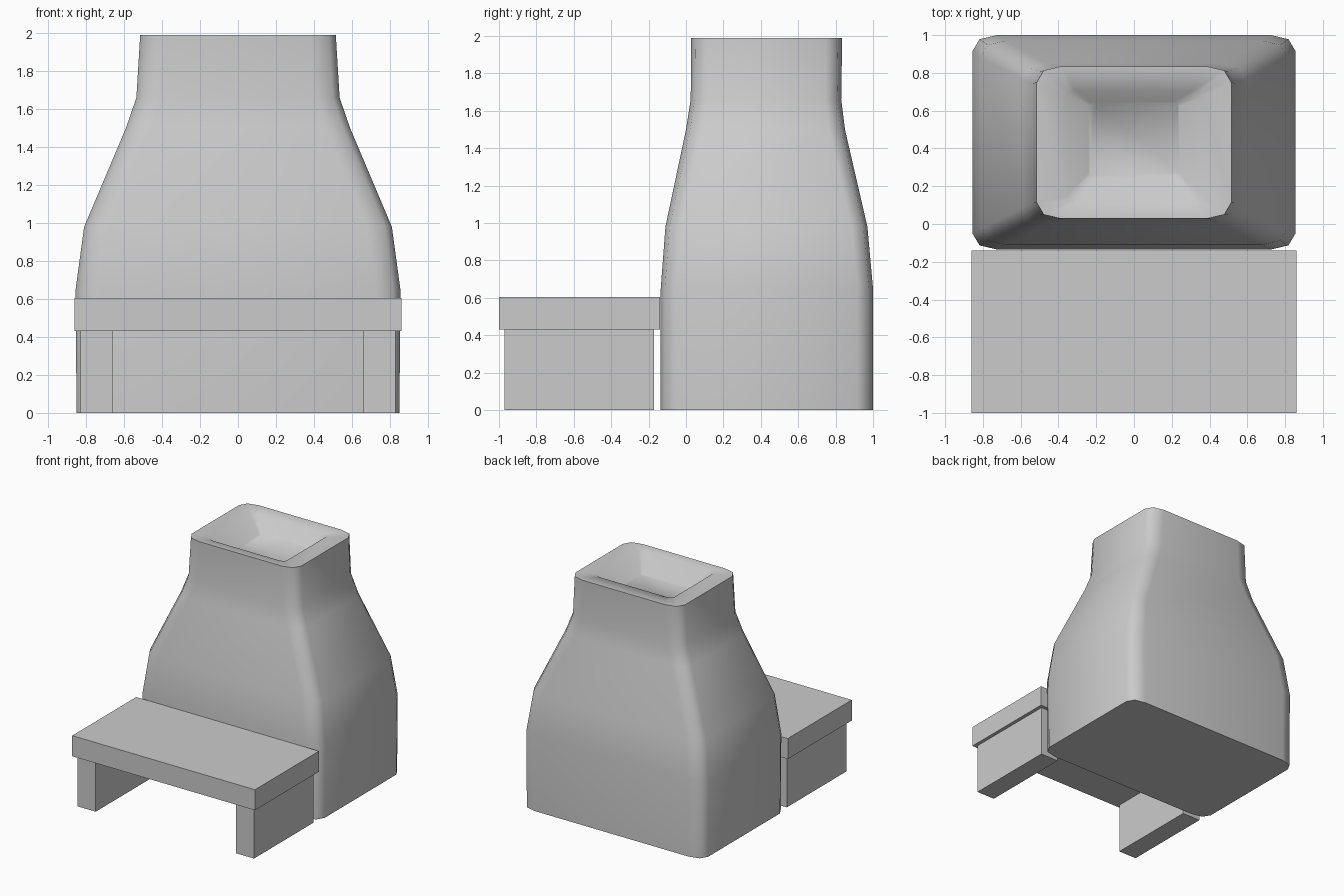
import bpy, bmesh, math

if "Cube" in bpy.data.objects:
    bpy.data.objects.remove(bpy.data.objects["Cube"], do_unlink=True)

# One plain grey for everything
grey = bpy.data.materials.new("plain grey")
grey.use_nodes = True
colour = (0.6, 0.6, 0.6, 1)
grey.diffuse_color = colour
grey.node_tree.nodes["Principled BSDF"].inputs["Base Color"].default_value = colour


def add_object(name, bm):
    mesh = bpy.data.meshes.new(name)
    bmesh.ops.recalc_face_normals(bm, faces=bm.faces)
    bm.to_mesh(mesh)
    bm.free()
    mesh.materials.append(grey)
    obj = bpy.data.objects.new(name, mesh)
    bpy.context.collection.objects.link(obj)
    return obj


def box(name, x0, x1, y0, y1, z0, z1):
    bm = bmesh.new()
    bmesh.ops.create_cube(bm, size=1)
    for v in bm.verts:
        v.co.x = (x0 + x1) / 2 + v.co.x * (x1 - x0)
        v.co.y = (y0 + y1) / 2 + v.co.y * (y1 - y0)
        v.co.z = (z0 + z1) / 2 + v.co.z * (z1 - z0)
    return add_object(name, bm)


def ring(bm, z, half, y0, y1, size):
    """Rectangle whose corners are each rounded with two facets."""
    mid, depth = (y0 + y1) / 2, (y1 - y0) / 2
    cut = [(0, 0.085), (0.037, 0.022), (0.13, 0)]
    points = []
    for sx, sy in ((1, 1), (-1, 1), (-1, -1), (1, -1)):
        corner = [(sx * (half - a * size), mid + sy * (depth - b * size)) for a, b in cut]
        points += corner if sx * sy > 0 else corner[::-1]
    return [bm.verts.new((x, y, z)) for x, y in points]


# Tapered body, with a shallow bowl sunk into its top
sections = [
    (0.0, 0.85, -0.135, 1.0, 1),
    (0.65, 0.855, -0.135, 1.0, 1),
    (0.98, 0.81, -0.11, 0.97, 1),
    (1.5, 0.59, 0.0, 0.85, 1),
    (1.66, 0.535, 0.025, 0.83, 1),
    (1.99, 0.515, 0.028, 0.835, 1),
    (1.985, 0.36, 0.11, 0.705, 0.4),
    (1.86, 0.24, 0.25, 0.645, 0.25),
]
bm = bmesh.new()
rings = [ring(bm, *s) for s in sections]
for low, high in zip(rings, rings[1:]):
    for i in range(len(low)):
        j = (i + 1) % len(low)
        bm.faces.new((low[i], low[j], high[j], high[i]))
bm.faces.new(rings[0][::-1])
bm.faces.new(rings[-1])
body = add_object("tapered_body", bm)
bpy.context.view_layer.objects.active = body
body.select_set(True)
bpy.ops.object.shade_smooth_by_angle(angle=math.radians(60))
body.select_set(False)

# Bench standing in front of the body
box("bench_top", -0.86, 0.86, -1.0, -0.14, 0.43, 0.605)
for side, name in ((-1, "right_bench_leg"), (1, "left_bench_leg")):
    x0, x1 = sorted((side * 0.66, side * 0.83))
    box(name, x0, x1, -0.97, -0.17, 0.0, 0.43)
